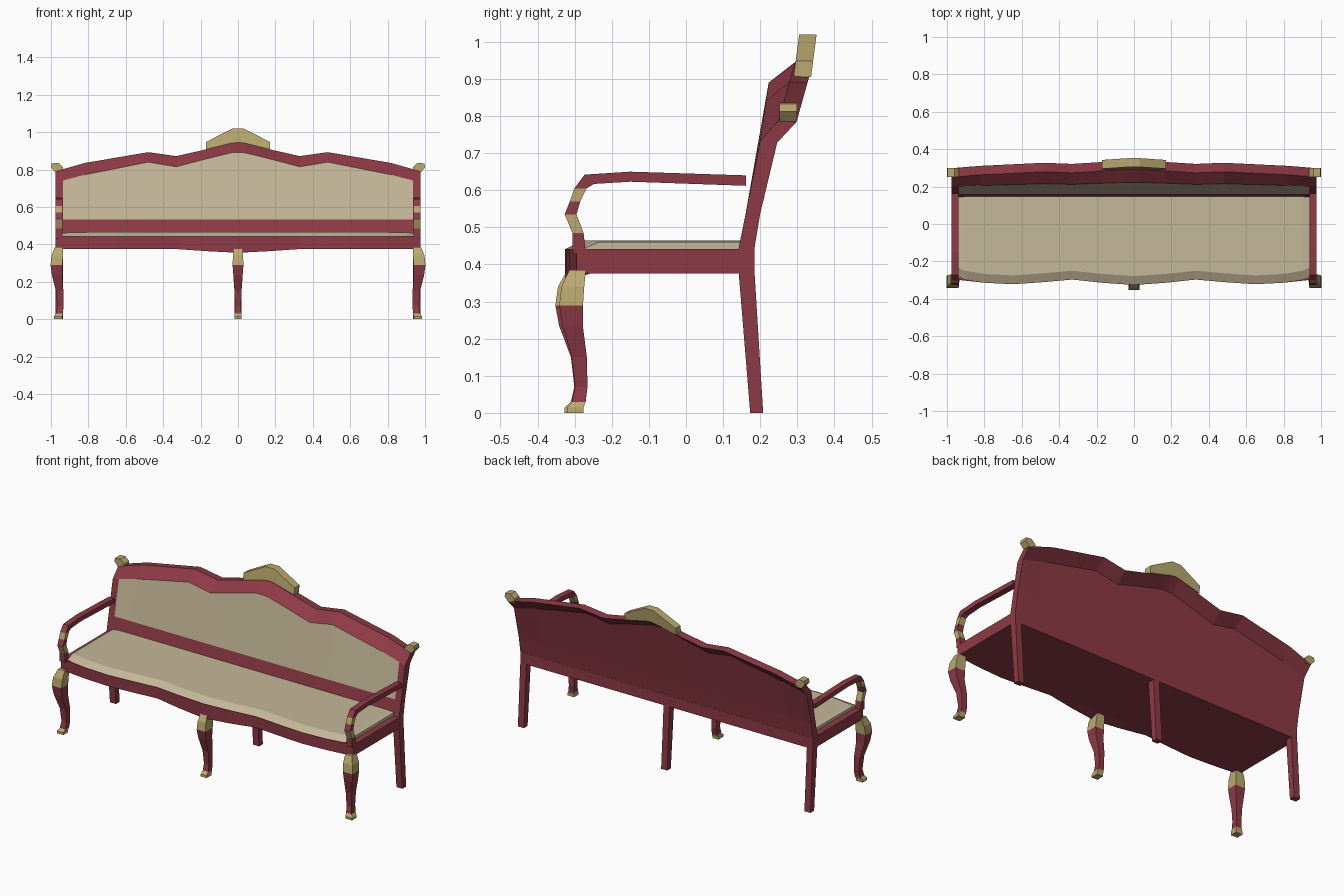
import bpy, bmesh

if "Cube" in bpy.data.objects:
    bpy.data.objects.remove(bpy.data.objects["Cube"])


def mat(name, rgb):
    m = bpy.data.materials.new(name)
    m.diffuse_color = (*rgb, 1)
    m.use_nodes = True
    m.node_tree.nodes["Principled BSDF"].inputs["Base Color"].default_value = m.diffuse_color
    return m


RED = mat("red_wood", (0.27, 0.042, 0.06))
GOLD = mat("gold_trim", (0.50, 0.40, 0.16))
FABRIC = mat("beige_fabric", (0.56, 0.48, 0.32))
MATS = [RED, GOLD, FABRIC]
R, G, F = 0, 1, 2


def loft(name, rings, color=lambda seg, side: R):
    """Skin successive point rings; color(seg, side) picks the material."""
    bm = bmesh.new()
    vs = [[bm.verts.new(p) for p in ring] for ring in rings]
    n = len(rings[0])
    for i in range(len(vs) - 1):
        for j in range(n):
            k = (j + 1) % n
            f = bm.faces.new((vs[i][j], vs[i][k], vs[i + 1][k], vs[i + 1][j]))
            f.material_index = color(i, j)
    bm.faces.new(vs[0]).material_index = color(0, 0)
    bm.faces.new(vs[-1][::-1]).material_index = color(len(vs) - 2, 0)
    bmesh.ops.recalc_face_normals(bm, faces=bm.faces)
    me = bpy.data.meshes.new(name)
    bm.to_mesh(me)
    bm.free()
    for m in MATS:
        me.materials.append(m)
    ob = bpy.data.objects.new(name, me)
    bpy.context.collection.objects.link(ob)
    return ob


def both(half):
    """Mirror (x, ...) stations to negative x."""
    return [(-p[0], *p[1:]) for p in half[::-1] if p[0] > 0] + half


# seat rail with serpentine front and dipping apron: x, front y, bottom z
rail = both([(0, -.326, .355), (.17, -.314, .364), (.33, -.297, .375), (.5, -.312, .375),
             (.65, -.322, .375), (.8, -.314, .375), (.975, -.295, .375)])
loft("seat_rail", [[(x, y, b), (x, y, .441), (x, .185, .441), (x, .185, .375),
                    (x, -.26, .375)] for x, y, b in rail])

# upholstered seat, sloping down at the front
seat = both([(0, -.324, .465), (.17, -.312, .465), (.33, -.295, .465), (.5, -.31, .465),
             (.65, -.32, .465), (.8, -.312, .465), (.9, -.295, .464), (.938, -.28, .46)])
loft("seat_cushion", [[(x, y, .442), (x, y + .045, t), (x, .146, t), (x, .146, .442)]
                      for x, y, t in seat], lambda i, j: F)

# backrest: x, top of fabric z, top of frame z
back = both([(0, .89, .945), (.035, .89, .942), (.17, .857, .908), (.33, .815, .872),
             (.48, .84, .893), (.82, .772, .835), (.935, .742, .802), (.975, .733, .788)])


def back_ring(x, zi, zo):
    fi = .2 + .147 * (zi - .735)
    bt = .297 + .28 * (zo - .785)
    return [(x, .141, .40), (x, .141, .44), (x, .16, .533), (x, fi, zi), (x, bt - .048, zo),
            (x, bt, zo - .004), (x, fi + .046, zi - .005), (x, .2, .537), (x, .184, .44),
            (x, .184, .40)]


last = len(back) - 2
loft("backrest", [back_ring(*p) for p in back],
     lambda i, j: F if j == 2 and 0 < i < last else R)

# gold crest on top of the back: x, bottom z, top z
crest = both([(0, .943, 1.02), (.03, .938, 1.02), (.17, .905, .948)])


def crest_ring(x, b, t):
    def y(z):
        return .29 + .13 * (z - .905)
    return [(x, y(b), b), (x, y(t), t), (x, y(t) + .047, t), (x, y(b) + .047, b)]


loft("back_crest", [crest_ring(*p) for p in crest], lambda i, j: G)

# cabriole front legs: z, forward offset, half width, half depth
LEG = [(.385, 0, .02, .025), (.34, .016, .027, .034), (.29, .022, .029, .035),
       (.235, .017, .025, .03), (.15, -.006, .019, .021), (.07, -.012, .016, .018),
       (.03, -.004, .018, .019), (.014, .008, .02, .024), (0, .008, .02, .024)]


def front_leg(name, cx, cy, dx, dy):
    rings = []
    for z, d, w, h in LEG:
        if dx:
            w = h = (w + h) / 2
        x, y = cx + d * dx, cy - d * dy
        rings.append([(x - w, y - h, z), (x + w, y - h, z), (x + w, y + h, z), (x - w, y + h, z)])
    loft(name, rings, lambda i, j: G if i < 2 or i > 5 else R)


front_leg("front_leg_center", 0, -.295, 0, 1)
for s, side in ((-1, "left"), (1, "right")):
    front_leg("front_leg_" + side, s * .957, -.292, s * .6, .8)

# straight raked back legs
for x, side in ((-.955, "left"), (0, "center"), (.955, "right")):
    loft("back_leg_" + side, [[(x - .02, a, z), (x + .02, a, z), (x + .02, b, z), (x - .02, b, z)]
                              for z, a, b in ((0, .173, .208), (.39, .141, .184))])

# arms: outer y, z then inner y, z along the path
ARM = [(-.305, .43, -.27, .43), (-.306, .485, -.276, .485), (-.327, .535, -.295, .535),
       (-.313, .57, -.285, .57), (-.301, .605, -.268, .605), (-.273, .642, -.248, .617),
       (-.15, .65, -.15, .623), (.162, .64, .162, .612)]
# back post scrolls: x, z outline
EAR = [(.935, .785), (.935, .812), (.96, .836), (.996, .833), (1.0, .812), (.977, .785)]
for s, side in ((-1, "left"), (1, "right")):
    a, b = s * .938, s * .975
    loft("arm_" + side, [[(a, y, z), (b, y, z), (b, v, w), (a, v, w)] for y, z, v, w in ARM],
         lambda i, j: G if i in (1, 3) else R)
    loft("post_scroll_" + side, [[(s * x, y, z) for x, z in EAR] for y in (.252, .299)],
         lambda i, j: G)
